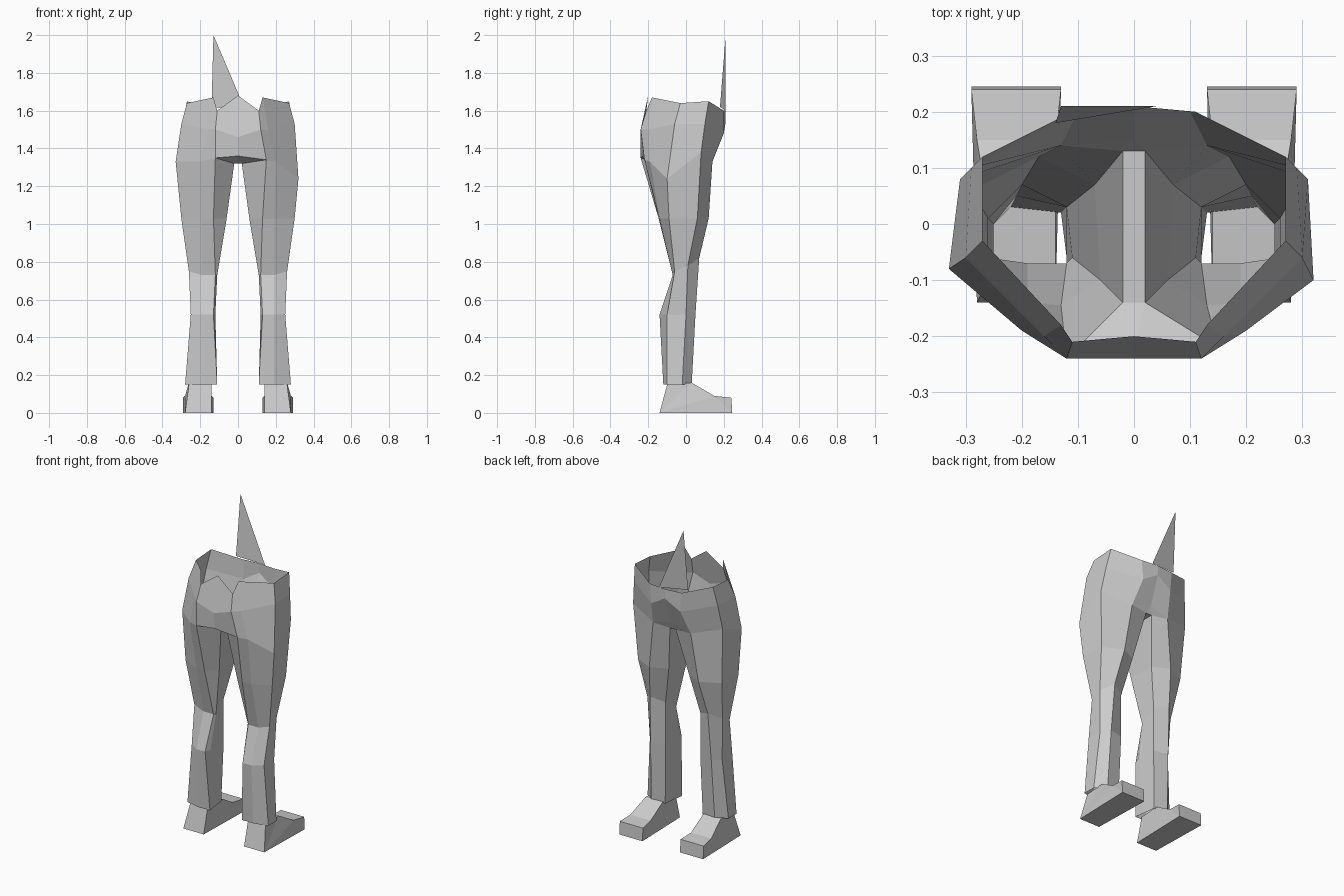
import bpy
import bmesh

# Remove the default cube only
default_cube = bpy.data.objects.get("Cube")
if default_cube:
    bpy.data.objects.remove(default_cube, do_unlink=True)

# Single plain material
grey = bpy.data.materials.new("plain_grey")
grey.use_nodes = True
colour = (0.6, 0.6, 0.6, 1)
grey.diffuse_color = colour
grey.node_tree.nodes["Principled BSDF"].inputs["Base Color"].default_value = colour


def finish(name, bm):
    """Turn a bmesh into a flat shaded, named object."""
    bmesh.ops.remove_doubles(bm, verts=bm.verts, dist=0.001)
    bmesh.ops.recalc_face_normals(bm, faces=bm.faces)
    bmesh.ops.triangulate(bm, faces=[f for f in bm.faces if len(f.verts) > 4])
    mesh = bpy.data.meshes.new(name)
    bm.to_mesh(mesh)
    bm.free()
    mesh.materials.append(grey)
    obj = bpy.data.objects.new(name, mesh)
    bpy.context.scene.collection.objects.link(obj)
    return obj


def place(bm, points, side):
    """Add points to the mesh, mirrored when side is -1."""
    return [bm.verts.new((side * x, y, z)) for x, y, z in points]


def bridge(bm, upper, lower, closed):
    """Join two rows of vertices with quads."""
    count = len(upper)
    for i in range(count if closed else count - 1):
        j = (i + 1) % count
        bm.faces.new((upper[i], upper[j], lower[j], lower[i]))


# Half rings of the hips, from front centre round the side to back centre
rim = [(0, -.2, 1.68), (.11, -.21, 1.6), (.13, -.18, 1.67), (.27, -.03, 1.64),
       (.27, .12, 1.65), (.11, .2, 1.6), (0, .21, 1.6)]
hip = [(0, -.24, 1.46), (.12, -.24, 1.5), (.16, -.2, 1.5), (.3, -.06, 1.53),
       (.29, .1, 1.53), (.1, .2, 1.48), (0, .21, 1.54)]
seat = [(0, -.23, 1.36), (.15, -.22, 1.34), (.2, -.19, 1.33), (.32, -.1, 1.24),
        (.31, .08, 1.38), (.13, .14, 1.33), (0, .15, 1.37)]
crotch_front, crotch_back = (.02, -.14, 1.32), (.02, .13, 1.32)

# The right hip sits a little higher and further out
seat_right = list(seat)
seat_right[3] = (.33, -.08, 1.33)
seat_right[1] = (.12, -.24, 1.35)

# Leg rings, starting at the inner front corner
thigh = [(.06, -.1), (.13, -.145), (.19, -.14), (.3, -.09), (.29, .06),
         (.17, .12), (.07, .07)]
knee = [(.11, -.06), (.12, -.07), (.19, -.07), (.26, -.06), (.26, .01),
        (.2, .07), (.12, .03)]
knee_heights = [.73, .73, .73, .75, .78, .82, .79]
shin = [(.12, -.1), (.13, -.14), (.19, -.14), (.25, -.1), (.25, 0),
        (.21, .05), (.12, .03)]
ankle = [(.12, -.06), (.11, -.12), (.19, -.12), (.28, -.1), (.28, -.02),
         (.22, .03), (.13, .02)]


def level(ring, z):
    return [(x, y, z) for x, y in ring]


# Open topped trousers: hips, crotch and both leg tubes
bm = bmesh.new()
crotch = []
for side, low in ((1, seat), (-1, seat_right)):
    rows = [place(bm, ring, side) for ring in (rim, hip, low)]
    bridge(bm, rows[0], rows[1], False)
    bridge(bm, rows[1], rows[2], False)
    base = rows[2]
    front, back = place(bm, (crotch_front, crotch_back), side)
    bm.faces.new((base[0], base[1], front))
    bm.faces.new((base[-1], base[-2], back))
    crotch.append((base[0], front, back, base[-1]))

    upper = [front] + base[1:-1] + [back]
    knee_ring = [(x, y, z) for (x, y), z in zip(knee, knee_heights)]
    for ring in (level(thigh, 1.03), knee_ring, level(shin, .52), level(ankle, .15)):
        lower = place(bm, ring, side)
        bridge(bm, upper, lower, True)
        upper = lower
bridge(bm, crotch[0], crotch[1], False)
finish("hips_and_legs", bm)

# Feet: a wedge profile (y, z, inner x, outer x) spanned across its width
foot_profile = [(-.14, 0, .14, .28), (-.1, .15, .14, .26), (.03, .16, .14, .26),
                (.15, .09, .14, .28), (.24, .08, .13, .29), (.245, 0, .13, .29)]
for side, name in ((1, "left_foot"), (-1, "right_foot")):
    bm = bmesh.new()
    inner = place(bm, [(a, y, z) for y, z, a, b in foot_profile], side)
    outer = place(bm, [(b, y, z) for y, z, a, b in foot_profile], side)
    bridge(bm, inner, outer, True)
    bm.faces.new(inner)
    bm.faces.new(outer)
    finish(name, bm)

# Tall torn point rising from the back of the waist
bm = bmesh.new()
bm.faces.new(place(bm, [(-.14, .18, 1.62), (.04, .21, 1.6), (-.13, .21, 2)], 1))
finish("back_point", bm)
